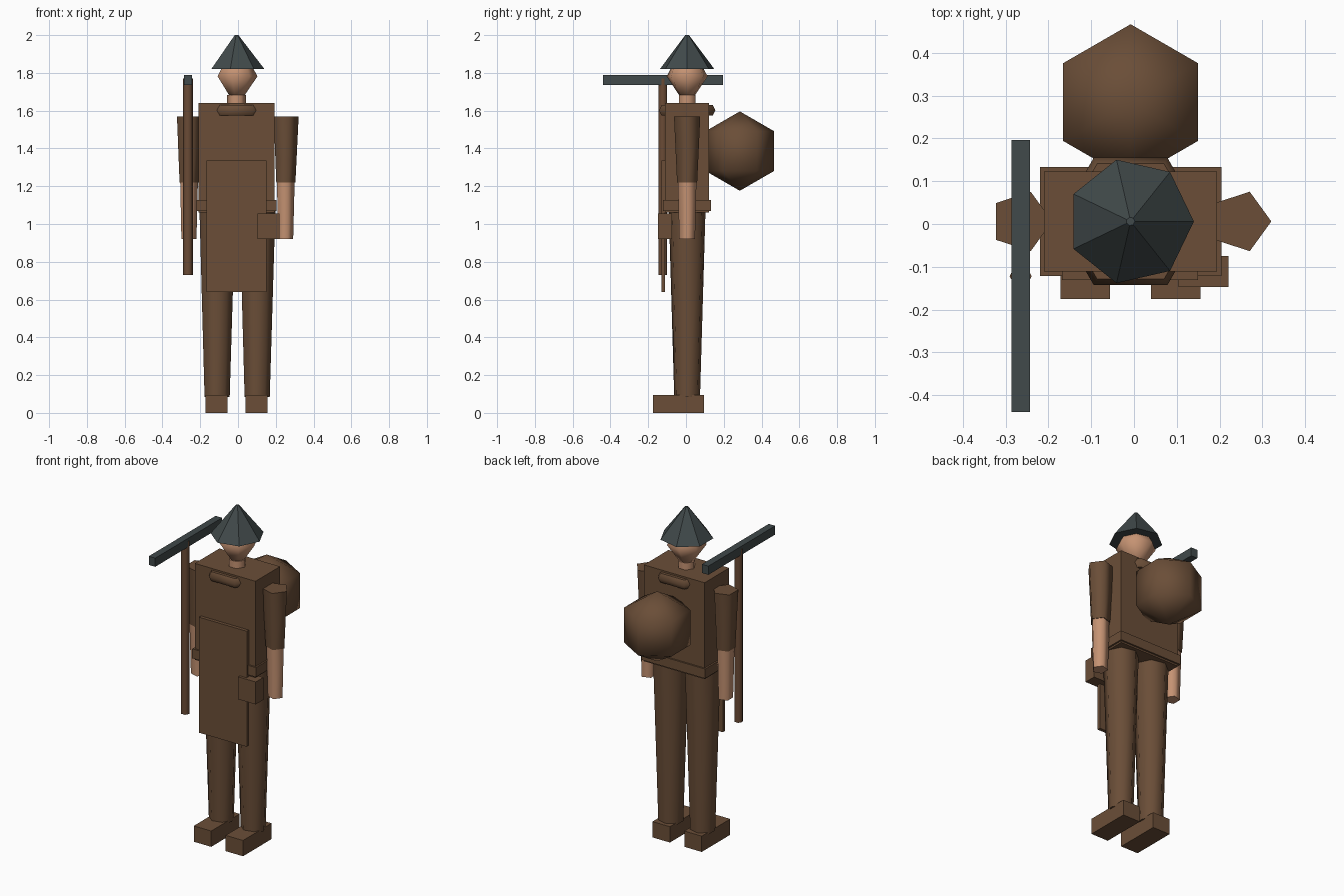
import bpy, bmesh, math
from mathutils import Vector

cube = bpy.data.objects.get("Cube")
if cube:
    bpy.data.objects.remove(cube, do_unlink=True)

CX, CY = -0.008, 0.006  # body axis


def material(name, rgb):
    m = bpy.data.materials.new(name)
    m.use_nodes = True
    m.diffuse_color = (*rgb, 1)
    bsdf = next(n for n in m.node_tree.nodes if n.type == 'BSDF_PRINCIPLED')
    bsdf.inputs["Base Color"].default_value = (*rgb, 1)
    return m


CLOTH = material("brown cloth", (0.145, 0.076, 0.039))
WOOD = material("brown wood", (0.145, 0.070, 0.036))
SKIN = material("skin", (0.56, 0.29, 0.17))
STEEL = material("dark steel", (0.052, 0.067, 0.069))


def finish(bm, name, mat, smooth=None):
    bmesh.ops.recalc_face_normals(bm, faces=bm.faces)
    mesh = bpy.data.meshes.new(name)
    bm.to_mesh(mesh)
    bm.free()
    mesh.materials.append(mat)
    ob = bpy.data.objects.new(name, mesh)
    bpy.context.collection.objects.link(ob)
    if smooth:
        bpy.ops.object.select_all(action='DESELECT')
        ob.select_set(True)
        bpy.context.view_layer.objects.active = ob
        bpy.ops.object.shade_smooth_by_angle(angle=math.radians(smooth))
    return ob


def box(name, mat, x, y, z):
    bm = bmesh.new()
    bmesh.ops.create_cube(bm, size=1)
    for v in bm.verts:
        v.co = Vector([(lo + hi) / 2 + c * (hi - lo) for c, (lo, hi) in zip(v.co, (x, y, z))])
    return finish(bm, name, mat)


def lathe(name, mat, x, y, profile, sides, smooth=None):
    """Stack of polygon rings (radius, z), first corner towards +x, capped."""
    bm = bmesh.new()
    rings = []
    for r, z in profile:
        angles = [math.tau * i / sides for i in range(sides)]
        rings.append([bm.verts.new((x + r * math.cos(a), y + r * math.sin(a), z)) for a in angles])
    for a, b in zip(rings, rings[1:]):
        for i in range(sides):
            j = (i + 1) % sides
            bm.faces.new((a[i], a[j], b[j], b[i]))
    bm.faces.new(rings[0])
    bm.faces.new(rings[-1])
    return finish(bm, name, mat, smooth)


# Legs, boots and arms
for side, s in (("left", 1), ("right", -1)):
    lx, ax = CX + s * 0.106, CX + s * 0.256
    lathe(side + "_leg", CLOTH, lx, CY, [(0.07, 0.085), (0.1, 1.08)], 7, 70)
    box(side + "_boot", CLOTH, (lx - 0.058, lx + 0.058), (-0.175, 0.096), (0, 0.095))
    lathe(side + "_sleeve", CLOTH, ax, CY, [(0.056, 1.22), (0.073, 1.568)], 5, 80)
    lathe(side + "_forearm", SKIN, ax, CY, [(0.044, 0.92), (0.052, 1.23)], 5, 80)

# Torso and clothing
box("torso", CLOTH, (-0.21, 0.194), (-0.111, 0.123), (1.06, 1.64))
box("belt", CLOTH, (-0.22, 0.204), (-0.121, 0.133), (1.07, 1.127))
box("apron", CLOTH, (-0.168, 0.15), (-0.131, -0.111), (0.64, 1.335))
box("pouch", CLOTH, (0.104, 0.221), (-0.147, -0.075), (0.92, 1.055))

# Scarf ring, mostly sunk into the torso
bm = bmesh.new()
loops = []
for i in range(6):
    a = math.tau * i / 6
    loop = []
    for j in range(6):
        b = math.tau * j / 6
        r = 0.14 + 0.032 * math.cos(b)
        loop.append(bm.verts.new((CX + r * math.cos(a), CY + r * math.sin(a),
                                  1.602 + 0.032 * math.sin(b))))
    loops.append(loop)
for i in range(6):
    p, q = loops[i], loops[(i + 1) % 6]
    for j in range(6):
        k = (j + 1) % 6
        bm.faces.new((p[j], q[j], q[k], p[k]))
finish(bm, "scarf", CLOTH, 61)

# Round sack on the back
bm = bmesh.new()
bmesh.ops.create_uvsphere(bm, u_segments=6, v_segments=3, radius=0.21)
bmesh.ops.translate(bm, verts=bm.verts, vec=(CX, 0.285, 1.386))
finish(bm, "back_sack", CLOTH, 75)

# Neck, head and hat
lathe("neck", SKIN, CX, CY, [(0.05, 1.6), (0.05, 1.682)], 6, 70)
lathe("head", SKIN, CX, CY, [(0.04, 1.677), (0.111, 1.782), (0.085, 1.83), (0.04, 1.885)], 7, 70)
lathe("hat", STEEL, CX, CY, [(0.148, 1.82), (0.01, 2.0)], 7, 40)

# Pickaxe held in the right hand
lathe("pick_handle", WOOD, -0.265, -0.122, [(0.026, 0.73), (0.026, 1.77)], 6, 70)
box("pick_head", STEEL, (-0.286, -0.243), (-0.44, 0.196), (1.736, 1.788))
